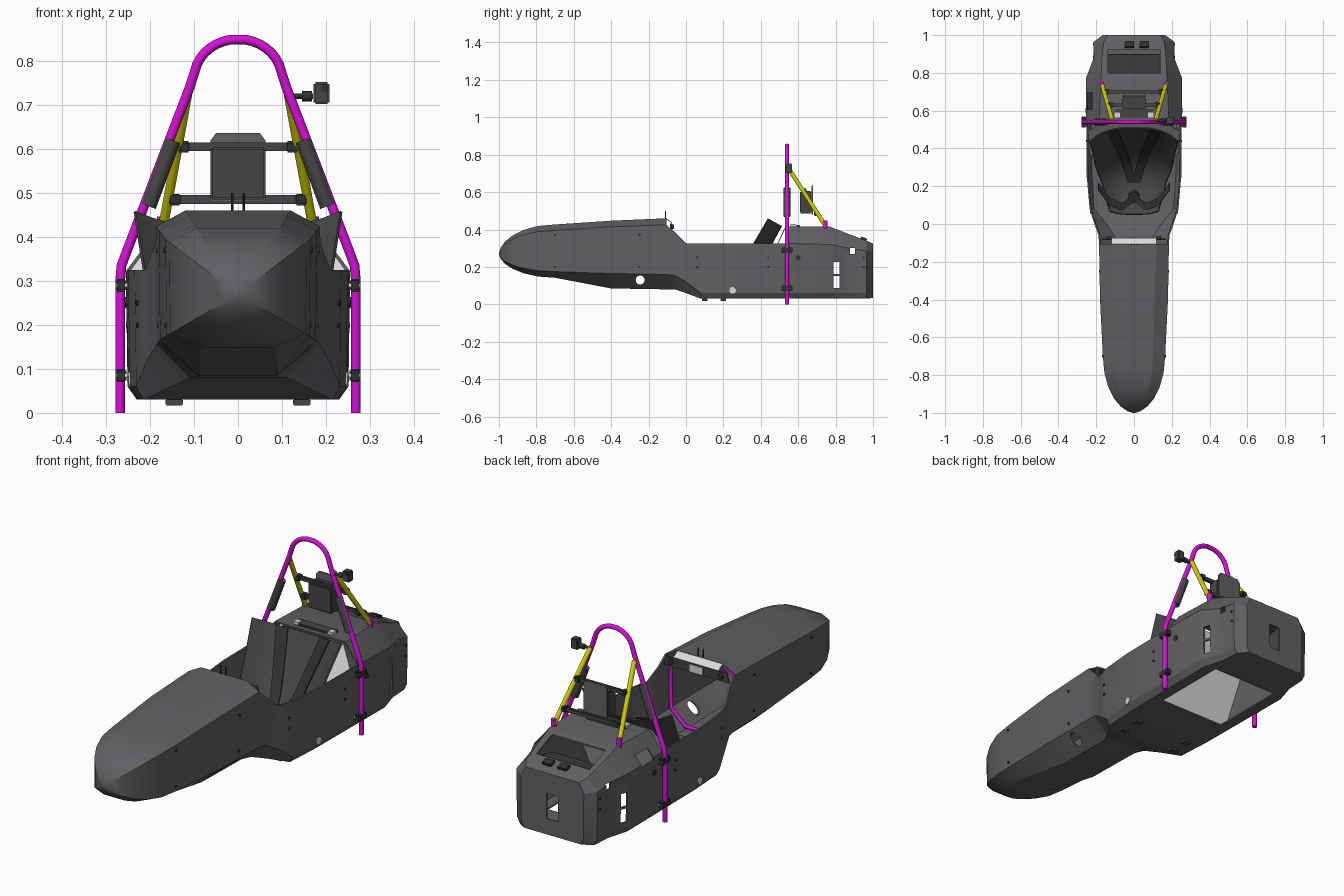
import bpy, bmesh, math
from mathutils import Vector
from mathutils.bvhtree import BVHTree

if "Cube" in bpy.data.objects:
    bpy.data.objects.remove(bpy.data.objects["Cube"])

def material(name, *rgb):
    m = bpy.data.materials.new(name)
    m.use_nodes = True
    m.diffuse_color = (*rgb, 1)
    m.node_tree.nodes["Principled BSDF"].inputs["Base Color"].default_value = (*rgb, 1)
    return m

GREY = material("carbon grey", .12, .115, .125)
DARK = material("dark grey", .06, .06, .06)
BLACK = material("strap black", .03, .03, .03)
LIGHT = material("light aluminium", .7, .7, .7)
PINK = material("magenta tube", .68, .005, .68)
YELLOW = material("yellow tube", .65, .62, 0)

def select(ob):
    bpy.ops.object.select_all(action='DESELECT')
    ob.select_set(True)
    bpy.context.view_layer.objects.active = ob

def shade(ob, angle=40):
    select(ob)
    bpy.ops.object.shade_smooth_by_angle(angle=math.radians(angle))

def add_object(name, data, mat):
    ob = bpy.data.objects.new(name, data)
    bpy.context.collection.objects.link(ob)
    data.materials.append(mat)
    return ob

def mesh_object(name, bm, mat):
    me = bpy.data.meshes.new(name)
    bm.to_mesh(me)
    bm.free()
    return add_object(name, me, mat)

def bake(ob):
    dg = bpy.context.evaluated_depsgraph_get()
    me = bpy.data.meshes.new_from_object(ob.evaluated_get(dg))
    ob.modifiers.clear()
    ob.data = me

def box(name, loc, size, mat, bevel=0, tilt=0):
    bm = bmesh.new()
    bmesh.ops.create_cube(bm, size=1)
    bmesh.ops.scale(bm, vec=size, verts=bm.verts)
    if bevel:
        bmesh.ops.bevel(bm, geom=bm.edges[:], offset=bevel, segments=2, affect='EDGES')
    ob = mesh_object(name, bm, mat)
    ob.location = loc
    ob.rotation_euler.x = tilt
    return ob

def rod(name, a, b, r, mat, sides=20):
    a, b = Vector(a), Vector(b)
    bm = bmesh.new()
    bmesh.ops.create_cone(bm, cap_ends=True, segments=sides, radius1=r, radius2=r, depth=(b - a).length)
    ob = mesh_object(name, bm, mat)
    ob.location = (a + b) / 2
    ob.rotation_euler = (b - a).to_track_quat('Z', 'Y').to_euler()
    shade(ob)
    return ob

def hoop(name, y, half, r, mat):
    """Tube through a half outline and its mirror image."""
    pts = half + [(-x, z) for x, z in reversed(half)]
    cu = bpy.data.curves.new(name, 'CURVE')
    cu.dimensions = '3D'
    cu.bevel_depth, cu.bevel_resolution, cu.use_fill_caps = r, 4, True
    sp = cu.splines.new('POLY')
    sp.points.add(len(pts) - 1)
    for p, (x, z) in zip(sp.points, pts):
        p.co = (x, y, z, 1)
    select(add_object(name, cu, mat))
    bpy.ops.object.convert(target='MESH')
    shade(bpy.context.object)

def sheet(name, rows, mat, thick):
    """Thin plate through rows of points."""
    bm = bmesh.new()
    vs = [[bm.verts.new(p) for p in row] for row in rows]
    for r0, r1 in zip(vs, vs[1:]):
        for i in range(len(r0) - 1):
            bm.faces.new((r0[i], r0[i + 1], r1[i + 1], r1[i]))
    ob = mesh_object(name, bm, mat)
    so = ob.modifiers.new("thickness", 'SOLIDIFY')
    so.thickness, so.offset = thick, 0
    bake(ob)
    shade(ob)

def panel(name, outline, mat, thick):
    """Symmetric plate from half width, y and z of each row."""
    sheet(name, [[(-w, y, z), (w, y, z)] for w, y, z in outline], mat, thick)

# Hull stations: y, then half width and height of roof, shoulder, sill; floor half width and height
body = [
    (-.7, .1, .427, .165, .395, .175, .085, .142),
    (-.4, .11, .447, .18, .415, .165, .09, .085),
    (-.105, .12, .46, .185, .425, .16, .09, .08),
    (-.06, .13, .43, .188, .385, .155, .11, .08),
    (0, .15, .4, .21, .325, .12, .15, .06),
    (.08, .18, .4, .235, .325, .06, .215, .03),
    (.25, .18, .4, .25, .325, .06, .225, .03),
    (.54, .185, .415, .253, .325, .06, .228, .03),
    (.77, .175, .415, .255, .32, .06, .23, .03),
    (.87, .17, .376, .217, .3, .06, .2, .03),
    (.965, .16, .34, .213, .285, .06, .195, .03),
    (1, .14, .325, .165, .28, .06, .15, .035)]
sections = [(y, [(t, zt), (w, zs), (w * .985, zl), (b, zb)]) for y, t, zt, w, zs, zl, b, zb in body]
# The nose shrinks its first section to a rounded tip
nose = []
for i in range(6):
    k = (i / 6) ** 2
    f = max(.03, (1 - (1 - k) ** 2) ** .55)
    nose.append((-1 + .3 * k, [(x * f, .27 + (z - .27) * f) for x, z in sections[0][1]]))
bm = bmesh.new()
rings = [[bm.verts.new((x, y, z)) for x, z in half + [(-x, z) for x, z in reversed(half)]]
         for y, half in nose + sections]
cockpit = []
for r0, r1 in zip(rings, rings[1:]):
    for i in range(8):
        j = (i + 1) % 8
        f = bm.faces.new((r0[i], r0[j], r1[j], r1[i]))
        if i in (0, 6, 7) and -.11 < r0[0].co.y < .5:
            cockpit.append(f)
bm.faces.new(rings[0])
bm.faces.new(rings[-1])
bmesh.ops.recalc_face_normals(bm, faces=bm.faces)
bmesh.ops.delete(bm, geom=cockpit, context='FACES')
hull = mesh_object("hull", bm, GREY)
hull.modifiers.new("wall", 'SOLIDIFY').thickness = .008

# Openings: nose hole, floor, deck, tail slot, side windows and vents
cutters = [rod("cutter", (-.4, -.245, .13), (.4, -.245, .13), .024, GREY, 32)]
for loc, size in (((0, .6, .03), (.35, .38, .06)), ((0, .86, .38), (.28, .12, .16)),
                  ((0, 1, .17), (.06, .06, .12)), ((0, .89, .285), (.6, .028, .03)),
                  ((-.25, .65, .335), (.14, .09, .05)),
                  ((0, .805, .195), (.6, .032, .065)), ((0, .805, .12), (.6, .032, .065))):
    cutters.append(box("cutter", loc, size, GREY))
for c in cutters:
    c.hide_render = True
    m = hull.modifiers.new("cut", 'BOOLEAN')
    m.operation, m.solver, m.object = 'DIFFERENCE', 'EXACT', c
bpy.context.view_layer.update()
bake(hull)
for c in cutters:
    bpy.data.objects.remove(c)
shade(hull, 22)

# Bolts and bosses set on the hull skin
bm = bmesh.new()
bm.from_mesh(hull.data)
skin = BVHTree.FromBMesh(bm)
bm.free()
bolts = [(y, z, .006, BLACK) for y in (-.7, -.25, .06, .44, .95) for z in (.2, .37 if y < 0 else .25)]
for y, z, r, mat in bolts + [(.25, .075, .018, LIGHT), (.6, .25, .013, BLACK)]:
    for s in (1, -1):
        p, n = skin.ray_cast(Vector((s, y, z)), Vector((-s, 0, 0)))[:2]
        rod("side_bolt", p - n * .003, p + n * .004, r, mat, 12)

# Sloping firewall behind the seat
panel("firewall", [(w, .36 + (z - .04) * .46, z) for w, z in
                   ((.22, .042), (.236, .07), (.243, .325), (.183, .408))], LIGHT, .005)

# Seat shell: centre line y and z, half width, wing height
seat = [(.05, .15, .13, .03), (.12, .1, .15, .05), (.22, .07, .17, .07), (.31, .1, .19, .08),
        (.38, .18, .205, .085), (.44, .29, .215, .085), (.51, .42, .235, .08)]

def seat_point(k, x, lift=0):
    y, z, w, d = seat[k]
    a, b = seat[max(k - 1, 0)], seat[min(k + 1, 6)]
    n = Vector((0, a[1] - b[1], b[0] - a[0])).normalized()
    return Vector((x * w, y, z)) + n * (lift + d * abs(x) ** 3)

sheet("seat", [[seat_point(k, u / 6) for u in range(-6, 7)] for k in range(7)], DARK, .007)

for s in (1, -1):
    # Harness
    sheet("shoulder_strap", [[seat_point(k, s * .1 * (k - 1.2) + e, .012) for e in (-.12, .12)]
                             for k in range(2, 7)], BLACK, .006)
    lap = [(.19, .2, .2), (.13, .12, .16), (.06, .09, .14), (.01, .13, .12)]
    sheet("lap_strap", [[(s * x, y + e, z) for e in (-.02, .02)] for x, y, z in lap], BLACK, .006)
    # Hoop pads, clamps and rear braces
    rod("hoop_pad", (s * .204, .54, .47), (s * .148, .54, .62), .018, DARK, 12)
    for z in (.29, .085):
        box("hoop_clamp", (s * .266, .54, z), (.026, .06, .03), BLACK, .004)
        for y in (.518, .562):
            rod("clamp_bolt", (s * .24, y, z), (s * .276, y, z), .006, LIGHT, 10)
    rod("rear_brace", (s * .115, .55, .725), (s * .17, .742, .425), .011, YELLOW)
    rod("brace_socket", (s * .172, .745, .395), (s * .172, .745, .447), .012, PINK)
    # Dashboard knobs and aerials
    rod("dash_knob", (s * .13, -.085, .415), (s * .13, -.065, .415), .012, BLACK)
    rod("dash_aerial", (s * .013, -.11, .455), (s * .013, -.11, .5), .003, BLACK, 8)
    # Floor brackets and deck fittings
    for y in (.1, .2):
        box("floor_bracket", (s * .145, y, .024), (.04, .03, .014), DARK, .002)
    box("deck_switch", (.015 + s * .04, .95, .35), (.05, .035, .014), BLACK, .003, -.36)
    box("deck_bracket", (s * .09, .575, .422), (.03, .03, .014), LIGHT, .002)
rod("harness_buckle", (0, .15, .11), (0, .14, .135), .03, BLACK)
box("deck_flap", (0, .85, .33), (.27, .1, .006), DARK, 0, .25)
box("deck_mount", (0, .585, .418), (.2, .05, .012), DARK, .003)

# Main roll hoop with a round crown, and front hoop inside the cockpit
crown = [(.1 * math.cos(a), .76 + .09 * math.sin(a)) for a in (math.pi * i / 18 for i in range(1, 9))]
hoop("main_hoop", .54, [(.268, 0), (.268, .3), (.265, .335), (.252, .37), (.11, .74)] + crown, .011, PINK)
hoop("front_hoop", -.125, [(.11, .44), (.168, .4), (.165, .17), (.09, .1)], .009, PINK)

# Headrest and cross bars
box("headrest_pad", (0, .64, .545), (.125, .06, .12), DARK, .005)
panel("headrest_plate", [(.062, .676, .48), (.062, .676, .62), (.05, .676, .636)], GREY, .008)
for z, y, w in ((.605, .63, .135), (.485, .7, .155)):
    box("headrest_bar", (0, y, z), (w * 2, .016, .02), DARK, .003)
    for s in (1, -1):
        box("bar_clamp", (s * (w - .012), y, z), (.028, .03, .026), BLACK, .004)

# Camera on the hoop
rod("camera_arm", (.115, .545, .72), (.17, .55, .72), .006, BLACK, 12)
rod("camera_joint", (.145, .55, .72), (.168, .55, .72), .012, BLACK, 12)
box("camera_body", (.19, .55, .727), (.036, .034, .05), DARK, .004)
rod("camera_lens", (.197, .53, .738), (.197, .54, .738), .009, BLACK, 12)

# Dashboard
panel("dash_top", [(.118, -.108, .458), (.118, -.075, .437)], LIGHT, .005)
panel("dash_face", [(.16, -.08, .434), (.17, -.083, .39)], DARK, .006)
box("dash_display", (0, -.075, .412), (.07, .006, .035), LIGHT)
